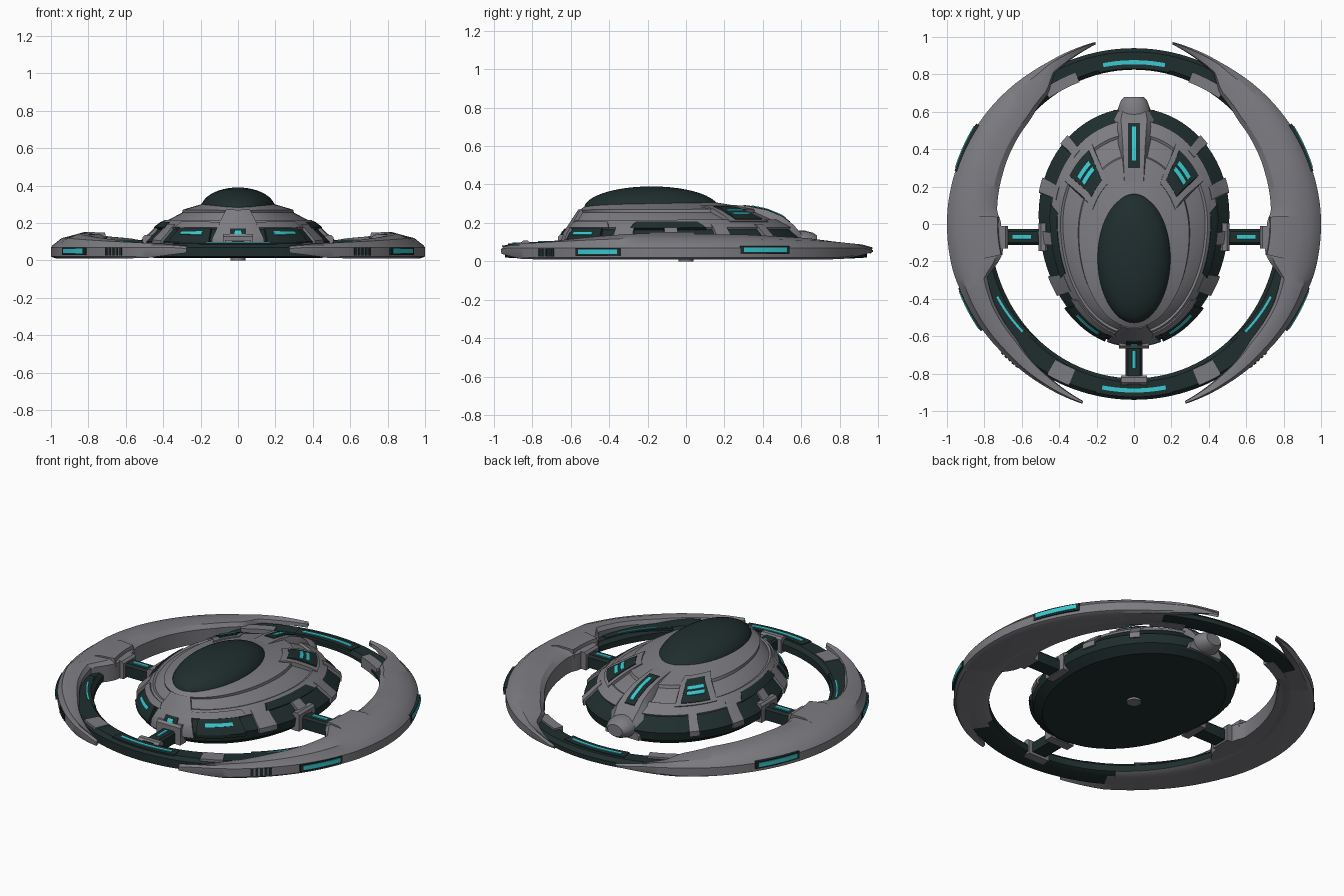
import bpy, bmesh, math
from mathutils import Vector

if "Cube" in bpy.data.objects:
    bpy.data.objects.remove(bpy.data.objects["Cube"])


def material(name, rgb, rough=0.6):
    m = bpy.data.materials.new(name)
    m.use_nodes = True
    m.diffuse_color = (*rgb, 1)
    node = m.node_tree.nodes["Principled BSDF"]
    node.inputs["Base Color"].default_value = (*rgb, 1)
    node.inputs["Roughness"].default_value = rough
    return m


GREY = material("hull grey", (0.2, 0.2, 0.22))
DARK = material("dark teal", (0.014, 0.027, 0.027))
CYAN = material("cyan light", (0.04, 0.58, 0.63))
SIDES = (("left", 1), ("right", -1))


def steps(a, b, n):
    return [a + (b - a) * i / n for i in range(n + 1)]


def table(rows, x):
    """Interpolate rows of (key, values...) at x."""
    for p, q in zip(rows, rows[1:]):
        if x <= q[0]:
            f = max(0, (x - p[0]) / (q[0] - p[0]))
            return [u + (v - u) * f for u, v in zip(p[1:], q[1:])]
    return list(rows[-1][1:])


def loft(name, rings, mats, closed=False, side=1, rule=None, angle=30):
    """Skin a row of equal point loops; the ends are capped unless closed."""
    bm = bmesh.new()
    loops = [[bm.verts.new((p[0] * side, p[1], p[2])) for p in r] for r in rings]
    n = len(loops[0])
    pairs = list(zip(loops, loops[1:])) + ([(loops[-1], loops[0])] if closed else [])
    for a, b in pairs:
        for i in range(n):
            j = (i + 1) % n
            bm.faces.new((a[i], a[j], b[j], b[i]))
    if not closed:
        bm.faces.new(loops[0])
        bm.faces.new(loops[-1])
    bmesh.ops.recalc_face_normals(bm, faces=bm.faces)
    if rule:
        for f in bm.faces:
            f.material_index = rule(f)
    me = bpy.data.meshes.new(name)
    bm.to_mesh(me)
    bm.free()
    ob = bpy.data.objects.new(name, me)
    bpy.context.collection.objects.link(ob)
    for m in mats:
        me.materials.append(m)
    bpy.ops.object.select_all(action="DESELECT")
    ob.select_set(True)
    bpy.context.view_layer.objects.active = ob
    bpy.ops.object.shade_smooth_by_angle(angle=math.radians(angle))
    return ob


def polar(a, r, z):
    return (r * math.cos(math.radians(a)), r * math.sin(math.radians(a)), z)


def arc(name, a0, a1, section, mats, n=16, side=1, **kw):
    """Sweep section(angle) -> [(radius, z)] round the vertical axis."""
    return loft(name, [[polar(a, r, z) for r, z in section(a)] for a in steps(a0, a1, n)],
                mats, side=side, **kw)


def box(name, x, y, z, mat, side=1, inset=0.012):
    """Block with chamfered long top edges, running along its longer side."""
    if x[1] - x[0] > y[1] - y[0]:
        u, v, put = x, y, lambda a, b, c: (a, b, c)
    else:
        u, v, put = y, x, lambda a, b, c: (b, a, c)
    prof = [(v[0], z[0]), (v[0], z[1] - inset), (v[0] + inset, z[1]),
            (v[1] - inset, z[1]), (v[1], z[1] - inset), (v[1], z[0])]
    return loft(name, [[put(a, b, c) for b, c in prof] for a in u], [mat], side=side)


# Egg-shaped hull: level, half width, front y, back y, widest y, height
HULL = [(0, .45, -.58, .56, .03, .012), (1, .50, -.635, .61, .04, .05),
        (2, .51, -.645, .62, .05, .10), (3, .465, -.625, .58, .04, .14),
        (4, .43, -.6, .54, .03, .175), (5, .375, -.575, .46, 0, .215),
        (6, .29, -.545, .36, -.05, .26), (7, .2, -.52, .2, -.15, .29),
        (8, .14, -.45, .1, -.18, .295)]


def hull(a, t):
    rx, yf, yb, cy, z = table(HULL, t)
    c, s = math.cos(math.radians(a)), math.sin(math.radians(a))
    return Vector((rx * c, cy + s * ((yb - cy) if s > 0 else (cy - yf)), z))


def on_hull(a, t, d):
    du, dv = hull(a + 1, t) - hull(a - 1, t), hull(a, t + .1) - hull(a, t - .1)
    return hull(a, t) + du.cross(dv).normalized() * d


def plate(name, a0, a1, t0, t1, d, mat, side=1, taper=0, n=8):
    """Raised panel that follows the hull; taper narrows its upper end in angle."""
    ts = steps(t0, t1, 6)
    mid, rings = (a0 + a1) / 2, []
    for a in steps(a0, a1, n):
        at = lambda t: a + (mid - a) * taper * (t - t0) / (t1 - t0)
        top = [on_hull(at(t), t, d) for t in ts]
        rings.append([on_hull(at(t0), t0, -.01)] + top + [on_hull(at(t1), t1, -.01)])
    return loft(name, rings, [mat], side=side)


loft("hull", [[hull(a, t) for a in range(0, 360, 5)] for t in range(9)], [DARK, GREY],
     rule=lambda f: int(f.calc_center_median().z > .172))
loft("canopy_collar", [[on_hull(a, t, d) for t, d in ((5.8, -.01), (6, .012), (7.4, .014), (7.6, -.01))]
                       for a in range(0, 360, 5)], [GREY], closed=True)
loft("shell_rim", [[on_hull(a, t, d) for t, d in ((3.7, -.01), (3.8, .012), (4.8, .012), (5, -.01))]
                   for a in range(0, 360, 5)], [GREY], closed=True)
loft("belly_hub", [[polar(a, .04, z) for a in range(0, 360, 20)] for z in (0, .02)], [GREY])

# Canopy dome
loft("canopy", [[(.2 * math.cos(e) * math.cos(a), -.18 + .35 * math.cos(e) * math.sin(a), .275 + .115 * math.sin(e))
                 for a in steps(0, math.tau, 48)[:-1]] for e in steps(-.3, 1.555, 14)], [DARK])

# Ribs, side windows and shell panels
for tag, s in SIDES:
    for i, (a, w) in enumerate(((-33, 5), (-10, 3), (16, 4), (44, 3))):
        plate(f"{tag}_rib_{i}", a - w, a + w, 1.6, 4.2, .014, GREY, s)
    plate(f"{tag}_front_window", -73, -45, 1.6, 3.7, .016, DARK, s, .1)
    plate(f"{tag}_front_light", -67, -51, 2.7, 3.1, .021, CYAN, s)
    plate(f"{tag}_flank_panel", -30, 8, 3.7, 4.5, .015, DARK, s, .15)
    plate(f"{tag}_back_bay", 26, 57, 4.5, 6.5, .017, GREY, s, .1)
    plate(f"{tag}_back_window", 31, 53, 4.7, 6.25, .021, DARK, s, .2)
    for k in (0, 1):
        plate(f"{tag}_back_light_{k}", 35, 49, 5.2 + .35 * k, 5.42 + .35 * k, .026, CYAN, s)
    plate(f"{tag}_brow", -78, -42, 3.7, 4.5, .02, GREY, s, .1)
plate("nose", -106, -74, 1.5, 6, .018, GREY, taper=.25)
plate("nose_slot", -95, -85, 2.2, 3.5, .023, DARK)
plate("nose_light", -92, -88, 2.4, 3.1, .026, CYAN)

# Rear spine: y, top half width, foot half width, top height
SPINE = ((.2, .05, .07, .297), (.32, .055, .085, .288), (.42, .06, .1, .268),
         (.5, .065, .115, .235), (.56, .07, .125, .19), (.61, .06, .11, .13))
loft("rear_spine", [[(-b, y, .04), (-b, y, z - .07), (-w, y, z), (w, y, z), (b, y, z - .07), (b, y, .04)]
                    for y, w, b, z in SPINE], [GREY])
for name, w, lift, mat, lo, hi in (("spine_slot", .032, .004, DARK, .3, .54),
                                   ("spine_light", .011, .008, CYAN, .34, .52)):
    rings = []
    for y in steps(lo, hi, 8):
        z = table(SPINE, y)[2]
        rings.append([(-w, y, z - .01), (-w, y, z + lift), (w, y, z + lift), (w, y, z - .01)])
    loft(name, rings, [mat])
loft("rear_nozzle", [[(r * math.cos(a), y, .1 + .7 * r * math.sin(a)) for a in steps(0, math.tau, 16)[:-1]]
                     for y, r in ((.55, .085), (.62, .085), (.66, .07), (.68, .05))], [GREY])


# Ring: dark all round, grey beneath the flanks
def ring_section(a):
    c, s = abs(math.cos(math.radians(a))), math.sin(math.radians(a))
    ri, ro = .77 + .055 * s * s, .94
    z = .078 - .012 * s
    return [(ri, .03), (ri, z - .02), (ri + .02, z), (ro - .02, z), (ro, z - .02), (ro, .02), (ri + .03, .015)]


arc("ring", 0, 357, ring_section, [DARK, GREY], n=119, closed=True,
    rule=lambda f: int(f.normal.z < -.5 and abs(f.calc_center_median().x) > .45))


def band(r0, r1, z0, z1):
    return lambda a: [(r0, z0), (r0, z1), (r1, z1), (r1, z0)]


for tag, a, z, r in (("back", 90, .066, .865), ("front", -90, .09, .89)):
    arc(f"{tag}_ring_pad", a - 13, a + 13, band(r - .035, r + .035, .03, z + .004), [DARK])
    arc(f"{tag}_ring_light", a - 11, a + 11, band(r - .011, r + .011, z, z + .008), [CYAN])

# Crescent wings: angle, inner radius, outer radius, crest height, underside height
WING = [(-74, .985, 1.0, .075, .04), (-60, .93, .99, .092, .012), (-45, .88, .985, .11, .01),
        (-30, .86, .99, .13, .01), (-20, .835, .995, .142, .01), (-15, .74, 1.0, .145, .01),
        (-11, .71, 1.0, .145, .01), (1, .71, 1.0, .145, .01), (5, .735, 1.0, .142, .01),
        (20, .75, .995, .14, .01), (45, .785, .985, .122, .01), (57, .835, .98, .105, .012),
        (62, .91, .98, .095, .02), (78, .982, .995, .066, .05)]


def wing_section(a):
    ri, ro, h, b = table(WING, a)
    w = ro - ri
    edge = min(.082, h)
    return [(ri, b + .01), (ri, h - .025), (ri + .12 * w, h - .005), (ri + .45 * w, h),
            (ro - .2 * w, (h + edge) / 2 + .006), (ro - .01, edge), (ro, edge - .012), (ro, b + .01), (ro - .1 * w, b)]


for tag, s in SIDES:
    arc(f"{tag}_wing", -74, 78, wing_section, [GREY], n=76, side=s)
    for part, a0, a1, z in (("front", -34, -21, .05), ("back", 17.5, 31.5, .06)):
        arc(f"{tag}_{part}_rim_frame", a0 - 1, a1 + 1, band(.975, 1.0, z - .022, z + .02), [DARK], side=s)
        arc(f"{tag}_{part}_rim_light", a0, a1, band(.975, 1.004, z - .012, z + .013), [CYAN], side=s)
    for k in range(5):
        arc(f"{tag}_vent_{k}", -51 + 1.5 * k, -50.1 + 1.5 * k, band(.96, .991, .025, .068), [DARK], n=2, side=s)
    arc(f"{tag}_inner_light", -44, -28, band(.822, .834, .07, .09), [CYAN], side=s)
    arc(f"{tag}_inner_rail", -50, -22, band(.805, .85, .04, .086), [DARK], side=s)
    # Raised shoulder plate and short ring clasps
    arc(f"{tag}_shoulder", -13, 3, lambda a: [(.72, .1), (.73, .148), (.82, .152), (.9, .13), (.92, .1)], [GREY], side=s)
    arc(f"{tag}_back_clasp", 56, 69, band(.812, .87, .015, .078), [GREY], side=s)
    arc(f"{tag}_front_clasp", -68, -60, band(.84, .93, .02, .093), [GREY], side=s)
    # Side spoke
    y = -.07
    box(f"{tag}_spoke", (.46, .74), (y - .042, y + .042), (.03, .105), DARK, s)
    box(f"{tag}_spoke_light", (.55, .65), (y - .012, y + .012), (.09, .111), CYAN, s, .002)
    box(f"{tag}_spoke_root", (.46, .51), (y - .075, y + .075), (.025, .135), GREY, s)
    box(f"{tag}_spoke_cuff", (.675, .73), (y - .06, y + .06), (.02, .125), GREY, s)

# Front spoke
box("front_spoke", (-.045, .045), (-.86, -.6), (.03, .1), DARK)
box("front_spoke_light", (-.01, .01), (-.77, -.68), (.09, .105), CYAN, inset=.002)
box("front_spoke_root", (-.08, .08), (-.665, -.61), (.025, .14), GREY)
box("front_spoke_cuff", (-.07, .07), (-.86, -.81), (.015, .108), GREY)
